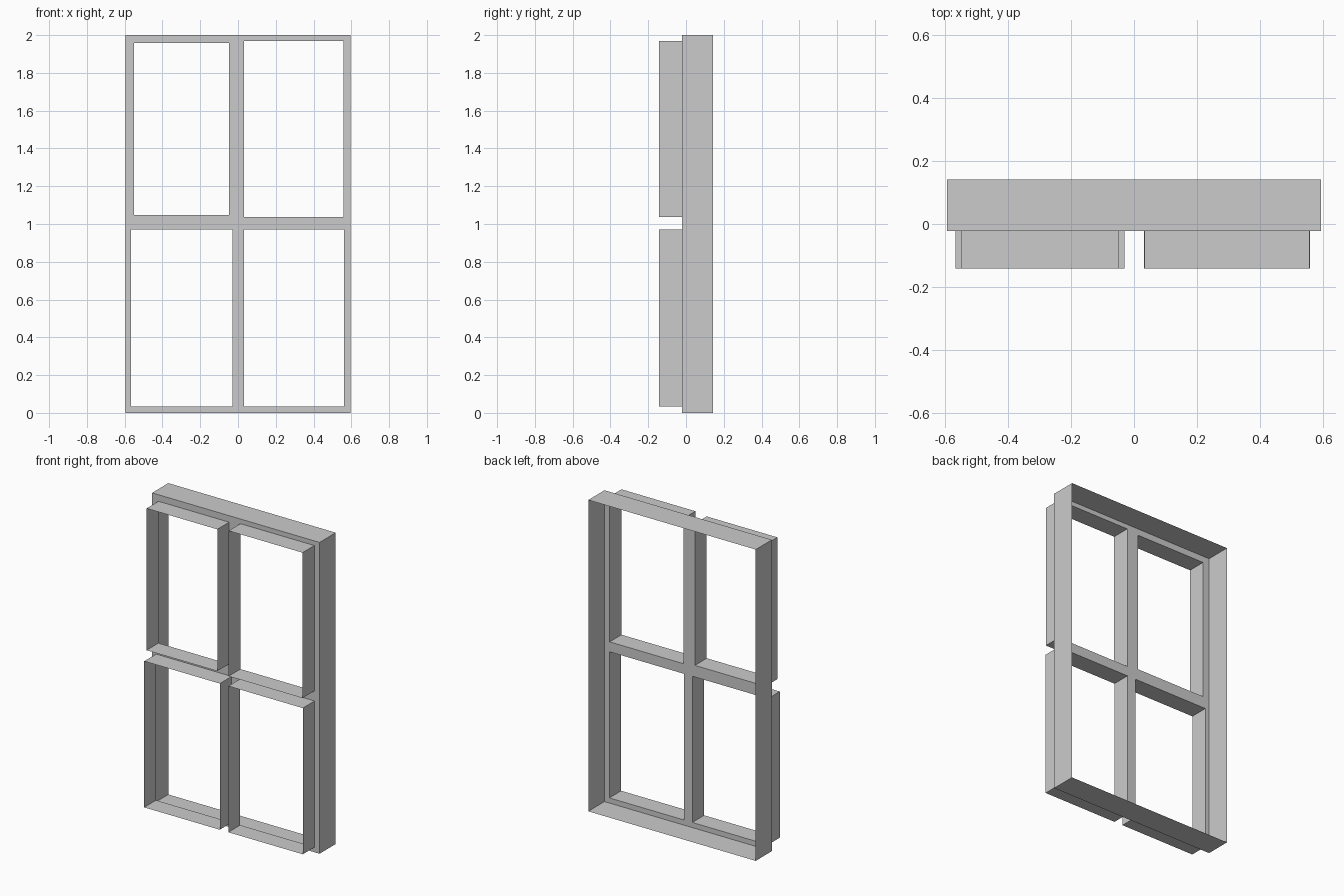
import bpy
import bmesh

cube = bpy.data.objects.get("Cube")
if cube:
    bpy.data.objects.remove(cube, do_unlink=True)

grey = bpy.data.materials.new("plain grey")
grey.use_nodes = True
colour = (0.6, 0.6, 0.6, 1)
grey.diffuse_color = colour
grey.node_tree.nodes["Principled BSDF"].inputs["Base Color"].default_value = colour

HALF_W, HEIGHT, MID_Z = 0.595, 2.0, 1.0
BACK, PLATE, FRONT = 0.142, -0.022, -0.142


def ring(bm, rect, y):
    """Four corners of a rectangle, anticlockwise seen from the front."""
    x0, x1, z0, z1 = rect
    return [bm.verts.new((x, y, z)) for x, z in
            ((x0, z0), (x1, z0), (x1, z1), (x0, z1))]


def bridge(bm, a, b):
    """Band of four quads between two rings."""
    for i in range(4):
        j = (i + 1) % 4
        bm.faces.new((a[i], a[j], b[j], b[i]))


def make_object(name, bm):
    bmesh.ops.remove_doubles(bm, verts=bm.verts, dist=0.0001)
    mesh = bpy.data.meshes.new(name)
    bm.to_mesh(mesh)
    bm.free()
    mesh.materials.append(grey)
    obj = bpy.data.objects.new(name, mesh)
    bpy.context.collection.objects.link(obj)


# Outer casing: thin walls, open at the back
bm = bmesh.new()
outline = (-HALF_W, HALF_W, 0, HEIGHT)
bridge(bm, ring(bm, outline, BACK), ring(bm, outline, PLATE))
make_object("outer_casing", bm)

# Openings: name -> (quarter of the front plate, opening)
panes = {
    "upper_right": ((-HALF_W, 0, MID_Z, HEIGHT), (-0.55, -0.048, 1.047, 1.958)),
    "upper_left": ((0, HALF_W, MID_Z, HEIGHT), (0.033, 0.558, 1.036, 1.97)),
    "lower_right": ((-HALF_W, 0, 0, MID_Z), (-0.567, -0.03, 0.033, 0.972)),
    "lower_left": ((0, HALF_W, 0, MID_Z), (0.031, 0.56, 0.033, 0.972)),
}

# Front plate: flat border around each opening
bm = bmesh.new()
for quarter, opening in panes.values():
    bridge(bm, ring(bm, quarter, PLATE), ring(bm, opening, PLATE))
make_object("front_plate", bm)

# Thin sleeves standing forward from each opening
for name, (quarter, opening) in panes.items():
    bm = bmesh.new()
    bridge(bm, ring(bm, opening, PLATE), ring(bm, opening, FRONT))
    make_object(name + "_sleeve", bm)
